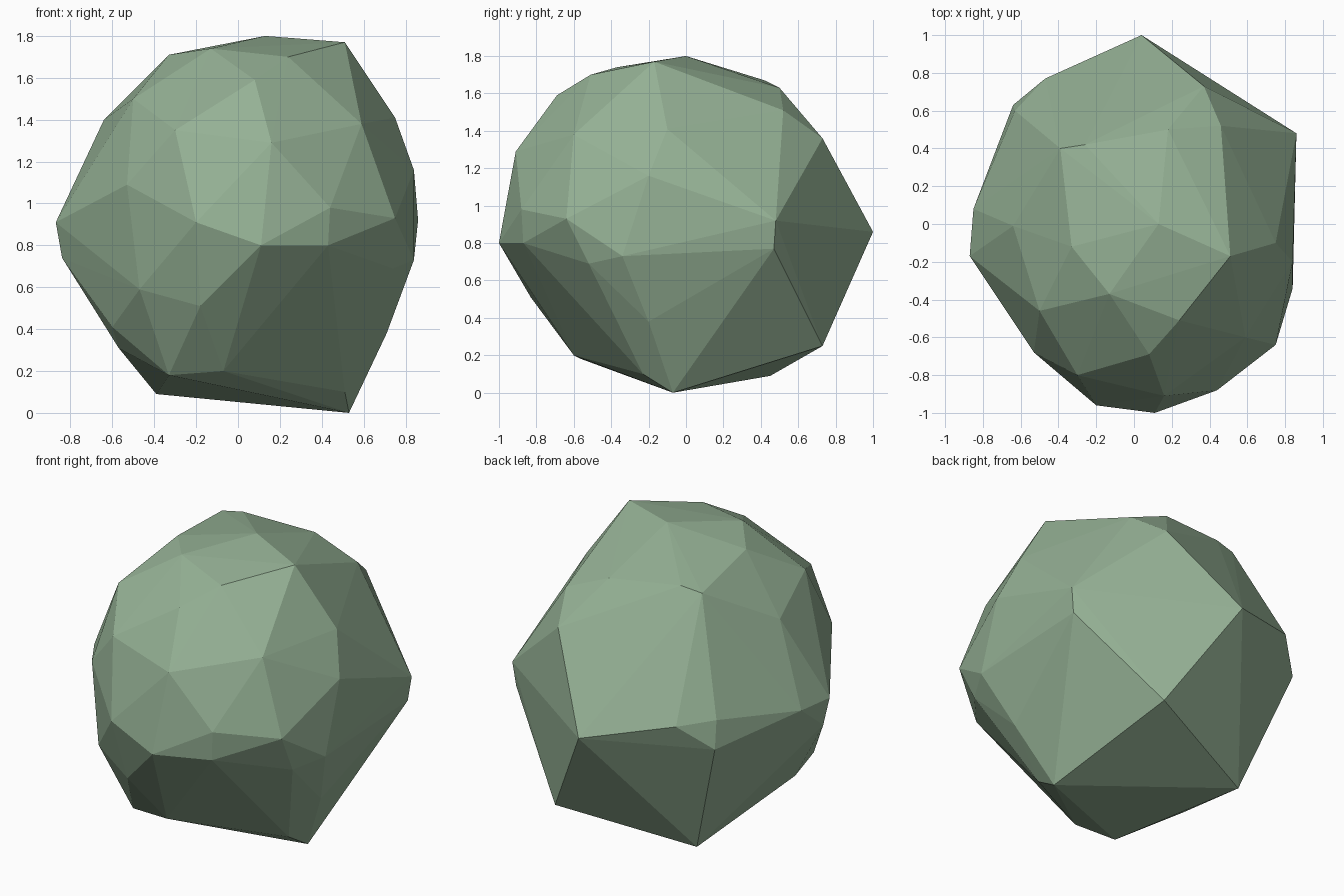
import bpy
import bmesh
from mathutils import Vector

# Remove the default cube only
default_cube = bpy.data.objects.get("Cube")
if default_cube:
    bpy.data.objects.remove(default_cube, do_unlink=True)


def make_material(name, colour):
    """One flat, matte colour for viewport and render."""
    material = bpy.data.materials.new(name)
    material.use_nodes = True
    material.diffuse_color = colour
    shader = material.node_tree.nodes["Principled BSDF"]
    shader.inputs["Base Color"].default_value = colour
    shader.inputs["Roughness"].default_value = 0.9
    return material


def make_boulder(name, corner_groups, unit, material):
    """Wrap a faceted convex skin around the corner points of a stone."""
    bm = bmesh.new()
    for corners in corner_groups:
        for corner in corners:
            bm.verts.new(Vector(corner) * unit)

    # Stretch the skin, then drop any point that ended up inside it
    hull = bmesh.ops.convex_hull(bm, input=list(bm.verts), use_existing_faces=False)
    leftovers = set(hull["geom_interior"]) | set(hull["geom_unused"])
    loose = [item for item in leftovers if isinstance(item, bmesh.types.BMVert)]
    bmesh.ops.delete(bm, geom=loose, context="VERTS")
    bmesh.ops.recalc_face_normals(bm, faces=list(bm.faces))

    # Crisp chiselled facets
    for face in bm.faces:
        face.smooth = False

    mesh = bpy.data.meshes.new(name)
    bm.to_mesh(mesh)
    bm.free()
    mesh.materials.append(material)
    boulder = bpy.data.objects.new(name, mesh)
    bpy.context.collection.objects.link(boulder)
    return boulder


# Corner points of the stone in hundredths of a unit, from top to bottom
crown = [
    (13, 0, 180), (51, -17, 177), (-33, -12, 171), (-13, -37, 174),
    (24, -51, 170), (8, -69, 159), (-39, 40, 165), (-26, 42, 167), (18, 50, 163),
]
shoulder = [
    (46, 52, 151), (37, 73, 136), (-50, -46, 150), (-30, -80, 135),
    (16, -91, 129), (59, -60, 138), (75, -10, 141), (-64, -1, 140),
]
belt = [
    (84, -20, 116), (-53, -68, 109), (-63, 60, 100), (-47, 77, 98),
    (44, -88, 98), (75, -64, 93), (86, 48, 92), (-87, -17, 91),
    (-85, 8, 92), (-20, -96, 91), (4, 100, 86), (-64, 63, 83),
    (11, -100, 80), (43, -87, 80), (84, 47, 77), (-84, -15, 74), (84, -34, 73),
]
base = [
    (74, -52, 69), (-47, -70, 59), (-18, -83, 51), (-60, -40, 41),
    (71, -20, 38), (-57, -26, 31), (39, 73, 25), (-7, -60, 20),
    (-33, -56, 18), (51, -23, 10), (-39, 45, 9), (53, -7, 0),
]

mossy_stone = make_material("sage green stone", (0.30, 0.44, 0.30, 1))
make_boulder("boulder", (crown, shoulder, belt, base), 0.01, mossy_stone)
